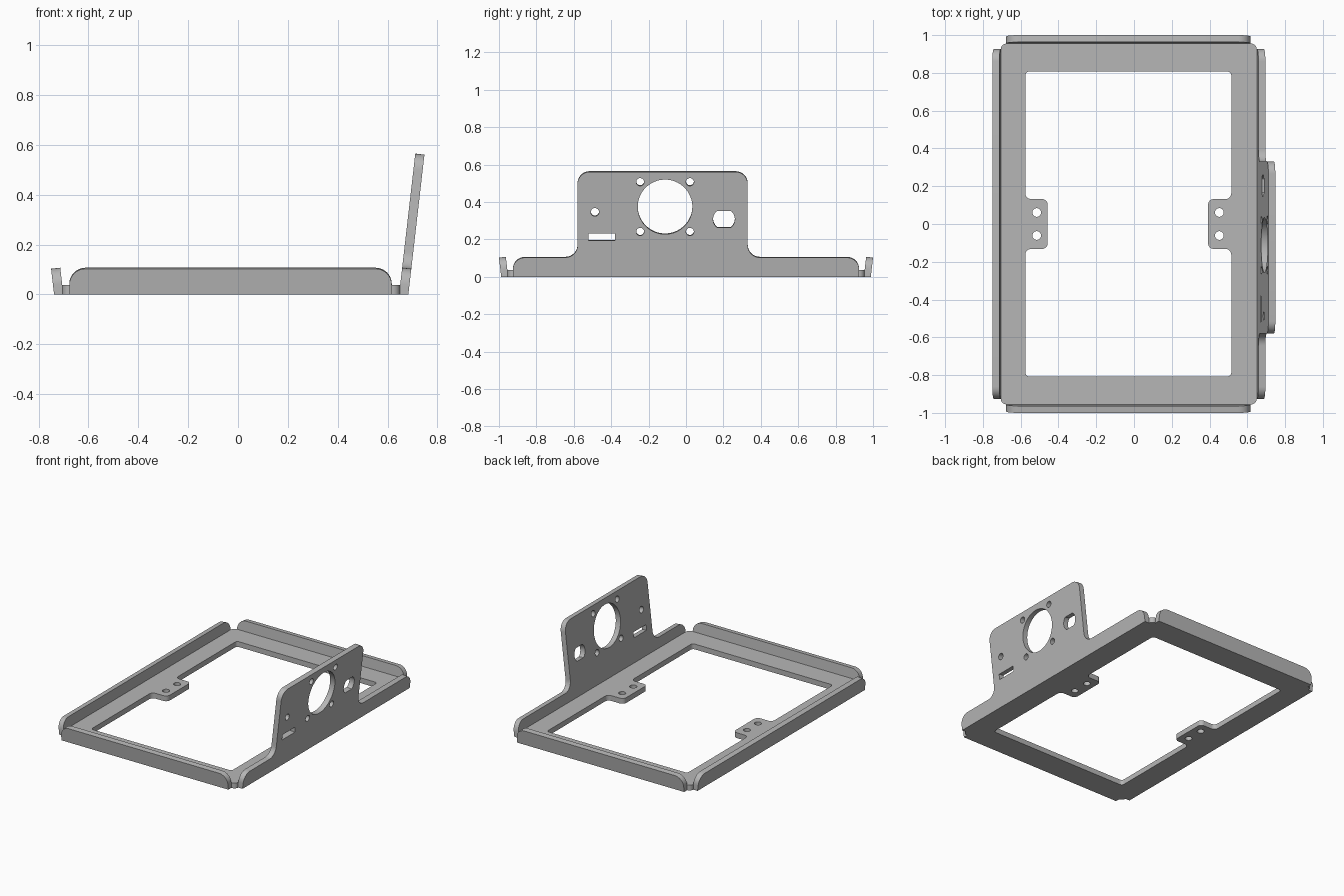
import bpy, bmesh, math
from mathutils import Vector, Matrix

THICK = 0.037
LEAN = 0.115          # outward run of a flange per unit of height

if "Cube" in bpy.data.objects:
    bpy.data.objects.remove(bpy.data.objects["Cube"], do_unlink=True)

steel = bpy.data.materials.new("grey steel")
steel.use_nodes = True
GREY = (0.47, 0.47, 0.47, 1)
steel.diffuse_color = GREY
steel.node_tree.nodes["Principled BSDF"].inputs["Base Color"].default_value = GREY


def rounded(corners, steps=8):
    """Outline from (x, y, radius) corners, each replaced by a fillet arc."""
    out = []
    for i, (x, y, r) in enumerate(corners):
        p = Vector((x, y))
        if r == 0:
            out.append(p)
            continue
        a = (Vector(corners[i - 1][:2]) - p).normalized()
        b = (Vector(corners[(i + 1) % len(corners)][:2]) - p).normalized()
        half = a.angle(b) / 2
        centre = p + (a + b).normalized() * r / math.sin(half)
        start = p + a * r / math.tan(half) - centre
        end = p + b * r / math.tan(half) - centre
        sweep = math.atan2(start.x * end.y - start.y * end.x, start.dot(end))
        for k in range(steps + 1):
            out.append(centre + Matrix.Rotation(sweep * k / steps, 2) @ start)
    return out


def circle(x, y, r, n=32, flat=None):
    """Round hole; flat limits its half height to give two flat sides."""
    pts = []
    for k in range(n):
        a = 2 * math.pi * k / n
        dy = r * math.sin(a)
        if flat:
            dy = max(-flat, min(flat, dy))
        pts.append(Vector((x + r * math.cos(a), y + dy)))
    return pts


def sheet(name, outlines, matrix):
    """Cut sheet: first outline is the edge, the others are openings."""
    curve = bpy.data.curves.new(name, 'CURVE')
    curve.dimensions = '2D'
    curve.fill_mode = 'BOTH'
    curve.extrude = THICK / 2
    for pts in outlines:
        s = curve.splines.new('POLY')
        s.points.add(len(pts) - 1)
        for sp, p in zip(s.points, pts):
            sp.co = (p.x, p.y, 0, 1)
        s.use_cyclic_u = True
    obj = bpy.data.objects.new(name, curve)
    bpy.context.collection.objects.link(obj)
    bpy.ops.object.select_all(action='DESELECT')
    obj.select_set(True)
    bpy.context.view_layer.objects.active = obj
    bpy.ops.object.convert(target='MESH')
    obj = bpy.context.view_layer.objects.active
    bm = bmesh.new()
    bm.from_mesh(obj.data)
    bmesh.ops.remove_doubles(bm, verts=bm.verts, dist=1e-5)
    bmesh.ops.transform(bm, matrix=matrix, verts=bm.verts)
    for v in bm.verts:           # bottom edges sit flat on the ground
        if v.co.z < 0.003:
            v.co.z = 0
    bmesh.ops.recalc_face_normals(bm, faces=bm.faces)
    bm.to_mesh(obj.data)
    bm.free()
    obj.data.materials.clear()
    obj.data.materials.append(steel)
    bpy.ops.object.shade_smooth_by_angle(angle=math.radians(30))


def flange(name, outward, distance, outlines):
    """Sheet standing on one edge of the frame, leaning outward."""
    d = Vector(outward)
    along = Vector((0, 0, 1)).cross(d)
    up = d * LEAN + Vector((0, 0, 1))
    normal = along.cross(up).normalized()
    m = Matrix((along, up, normal)).transposed().to_4x4()
    m.translation = d * distance
    sheet(name, outlines, m)


def low_edge(left, right):
    return rounded([(left, 0, 0), (right, 0, 0),
                    (right, 0.105, 0.065), (left, 0.105, 0.065)])


# Base frame with a window and two mounting tabs
LEFT, RIGHT, BACK = -0.575, 0.515, 0.807
TAB, TAB_L, TAB_R = 0.132, -0.457, 0.392
edge = rounded([(-0.705, -0.955, 0.03), (0.65, -0.955, 0.03),
                (0.65, 0.955, 0.03), (-0.705, 0.955, 0.03)])
window = rounded([
    (LEFT, -BACK, 0.02), (RIGHT, -BACK, 0.02),
    (RIGHT, -TAB, 0.03), (TAB_R, -TAB, 0.03),
    (TAB_R, TAB, 0.03), (RIGHT, TAB, 0.03),
    (RIGHT, BACK, 0.02), (LEFT, BACK, 0.02),
    (LEFT, TAB, 0.03), (TAB_L, TAB, 0.03),
    (TAB_L, -TAB, 0.03), (LEFT, -TAB, 0.03)])
tab_holes = [circle(x, y, 0.023) for x in (-0.515, 0.452) for y in (-0.061, 0.061)]
sheet("base_frame", [edge, window] + tab_holes,
      Matrix.Translation((0, 0, THICK / 2)))

# Low flanges
flange("front_flange", (0, -1, 0), 0.9695, [low_edge(-0.677, 0.617)])
flange("back_flange", (0, 1, 0), 0.9695, [low_edge(-0.617, 0.677)])
flange("right_flange", (-1, 0, 0), 0.7195, [low_edge(-0.926, 0.926)])

# Left flange rising into the instrument panel
END, LOW, TOP, R = 0.926, 0.105, 0.563, 0.065
P0, P1 = -0.58, 0.33
panel = rounded([(-END, 0, 0), (END, 0, 0), (END, LOW, R), (P1, LOW, R),
                 (P1, TOP, R), (P0, TOP, R), (P0, LOW, R), (-END, LOW, R)])
CY, CZ, OFF = -0.112, 0.376, 0.133
openings = [circle(CY, CZ, 0.146, 64)]
openings += [circle(CY + i * OFF, CZ + j * OFF, 0.021) for i in (-1, 1) for j in (-1, 1)]
openings.append(circle(-0.487, 0.348, 0.022))
openings.append(circle(0.203, 0.31, 0.058, 48, flat=0.045))
openings.append(rounded([(-0.52, 0.196, 0), (-0.38, 0.196, 0),
                         (-0.38, 0.234, 0), (-0.52, 0.234, 0)]))
flange("instrument_panel", (1, 0, 0), 0.665, [panel] + openings)
